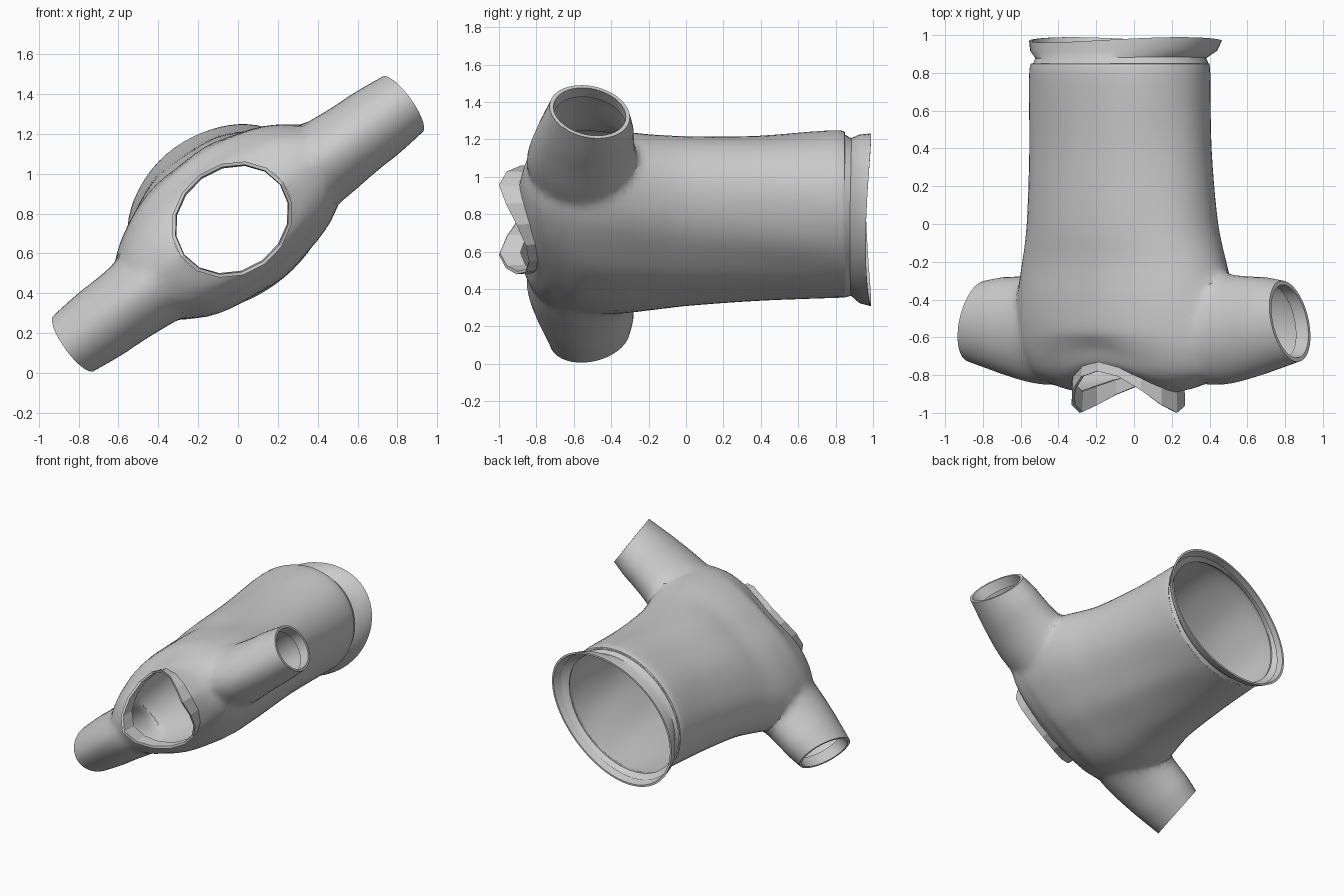
import bpy, bmesh
from math import sin, cos, pi, radians, atan2
from mathutils import Vector

if "Cube" in bpy.data.objects:
    bpy.data.objects.remove(bpy.data.objects["Cube"])

TILT = radians(36)               # the garment is rolled about its long axis
U = Vector((cos(TILT), 0, sin(TILT)))
V = Vector((-sin(TILT), 0, cos(TILT)))
MID = Vector((0, 0, 0.748))      # centre of the sleeve line


def smooth_rows(rows, steps):
    # Catmull-Rom interpolation of station rows
    out = []
    for i in range(len(rows) - 1):
        p = [rows[max(i - 1, 0)], rows[i], rows[i + 1], rows[min(i + 2, len(rows) - 1)]]
        for k in range(steps):
            t = k / steps
            out.append([0.5 * (2 * b + (c - a) * t + (2 * a - 5 * b + 4 * c - d) * t * t
                               + (3 * b - a - 3 * c + d) * t ** 3) for a, b, c, d in zip(*p)])
    return out + [list(rows[-1])]


def loft(name, rings, capped=False):
    bm = bmesh.new()
    vs = [[bm.verts.new(p) for p in ring] for ring in rings]
    n = len(rings[0])
    for r0, r1 in zip(vs, vs[1:]):
        for i in range(n):
            bm.faces.new((r0[i], r0[(i + 1) % n], r1[(i + 1) % n], r1[i]))
    if capped:
        bm.faces.new(vs[0])
        bm.faces.new(vs[-1])
    bmesh.ops.recalc_face_normals(bm, faces=bm.faces)
    me = bpy.data.meshes.new(name)
    bm.to_mesh(me)
    bm.free()
    ob = bpy.data.objects.new(name, me)
    bpy.context.collection.objects.link(ob)
    return ob


def shade(ob, angle=35):
    bpy.ops.object.select_all(action='DESELECT')
    ob.select_set(True)
    bpy.context.view_layer.objects.active = ob
    bpy.ops.object.shade_smooth_by_angle(angle=radians(angle))


def body_ring(row, n=64, wave=0.0):
    y, cx, cz, a, b = row
    return [Vector((cx, y + wave * sin(2 * t + 0.6), cz)) + U * a * cos(t) + V * b * sin(t)
            for t in (2 * pi * i / n for i in range(n))]


def sleeve_ring(row, side, n=40, scale=1.0):
    u, yc, hy, hv, slant = row
    ring = []
    for i in range(n):
        t = 2 * pi * i / n
        c, s = cos(t) * scale, sin(t) * scale
        ring.append(MID + U * side * (u - slant * c) + V * side * hv * s + Vector((0, yc + hy * c, 0)))
    return ring


# torso: y, centre x, centre z, half width, half depth
body_rows = [(0.85, -0.07, 0.79, 0.495, 0.40), (0.80, -0.075, 0.80, 0.512, 0.41),
             (0.40, -0.07, 0.78, 0.525, 0.388), (0.0, -0.06, 0.765, 0.56, 0.387),
             (-0.20, -0.05, 0.755, 0.612, 0.38), (-0.40, -0.045, 0.755, 0.655, 0.38),
             (-0.58, -0.04, 0.76, 0.655, 0.365), (-0.70, -0.035, 0.765, 0.635, 0.335),
             (-0.80, -0.03, 0.765, 0.575, 0.305), (-0.86, -0.03, 0.77, 0.45, 0.28),
             (-0.89, -0.03, 0.77, 0.315, 0.265)]
body = loft("shirt_body", [body_ring(r) for r in smooth_rows(body_rows, 5)], True)

# sleeves: distance out, centre y, half length in y, half thickness, slant of the cuff
sleeve_rows = [(0.30, -0.50, 0.20, 0.18, 0.0), (0.48, -0.55, 0.30, 0.215, 0.0),
               (0.68, -0.555, 0.285, 0.20, 0.01), (0.87, -0.53, 0.25, 0.188, 0.03),
               (1.02, -0.515, 0.215, 0.172, 0.05)]
for side in (1, -1):
    sl = loft("sleeve_helper", [sleeve_ring(r, side) for r in smooth_rows(sleeve_rows, 4)], True)
    mod = body.modifiers.new("join_sleeve", 'BOOLEAN')
    mod.operation, mod.solver, mod.object = 'UNION', 'EXACT', sl
    bpy.context.view_layer.objects.active = body
    bpy.ops.object.modifier_apply(modifier=mod.name)
    bpy.data.objects.remove(sl)
    # folded cuff lining
    end = sleeve_rows[-1]
    inner = (end[0] - 0.08,) + end[1:]
    shade(loft("right_cuff" if side > 0 else "left_cuff",
               [sleeve_ring(end, side), sleeve_ring(end, side, scale=0.9),
                sleeve_ring(inner, side, scale=0.89)]))


def neck_dip(y, t):
    # neckline sinks at the chest and the back, deeper on the upper side
    k = min(max((-y - 0.5) / 0.38, 0), 1)
    return (0.125 + 0.03 * sin(t)) * k * k * (3 - 2 * k) * abs(sin(t)) ** 1.5


# open the ends, lower the neckline and add soft folds
bm = bmesh.new()
bm.from_mesh(body.data)
bmesh.ops.delete(bm, geom=[f for f in bm.faces if len(f.verts) >= 24], context='FACES')
# blend the armhole seams
bmesh.ops.remove_doubles(bm, verts=bm.verts, dist=0.004)
seam = [v for v in bm.verts if 0.42 < abs((v.co - MID).dot(U)) < 0.82 and -0.88 < v.co.y < -0.1]
for _ in range(5):
    bmesh.ops.smooth_vert(bm, verts=seam, factor=0.4, use_axis_x=True, use_axis_y=True, use_axis_z=True)
for v in bm.verts:
    d = v.co - Vector((-0.04, v.co.y, 0.765))
    t = atan2(d.dot(V), d.dot(U))
    y = v.co.y
    fade = min(max((0.86 - y) * 4, 0), 1) * min(max((y + 0.75) * 3, 0), 1)
    if abs(d.dot(U)) < 0.66:
        v.co += d * 0.01 * fade * sin(7 * t + 2.5 * y) * abs(sin(t))
    v.co.y += neck_dip(y, t)
bm.to_mesh(body.data)
bm.free()
shade(body)

# hem band: groove, flared slightly wavy edge, lining folded inwards
hem_rows = [(0.85, -0.07, 0.79, 0.495, 0.40), (0.88, -0.07, 0.785, 0.485, 0.385),
            (0.92, -0.055, 0.775, 0.54, 0.395), (0.975, -0.045, 0.77, 0.56, 0.40),
            (0.975, -0.045, 0.77, 0.545, 0.388), (0.92, -0.055, 0.775, 0.525, 0.383)]
hem_waves = [0, 0.004, 0.008, 0.014, 0.014, 0.008]
shade(loft("hem_band", [body_ring(r, wave=w) for r, w in zip(hem_rows, hem_waves)]))

# collar: faceted strip, high at the sides of the neck and low at front and back
N = 16


def collar_ring(a, b, y, rise):
    return [Vector((-0.03, y + neck_dip(-0.89, t) - rise * (0.4 + 0.6 * cos(t) ** 2), 0.77))
            + U * a * cos(t) + V * b * sin(t) for t in (2 * pi * i / N for i in range(N))]


shade(loft("collar", [collar_ring(0.318, 0.268, -0.885, 0.0), collar_ring(0.318, 0.278, -0.89, 0.11),
                      collar_ring(0.30, 0.262, -0.89, 0.105), collar_ring(0.297, 0.254, -0.885, 0.0)]), 15)
